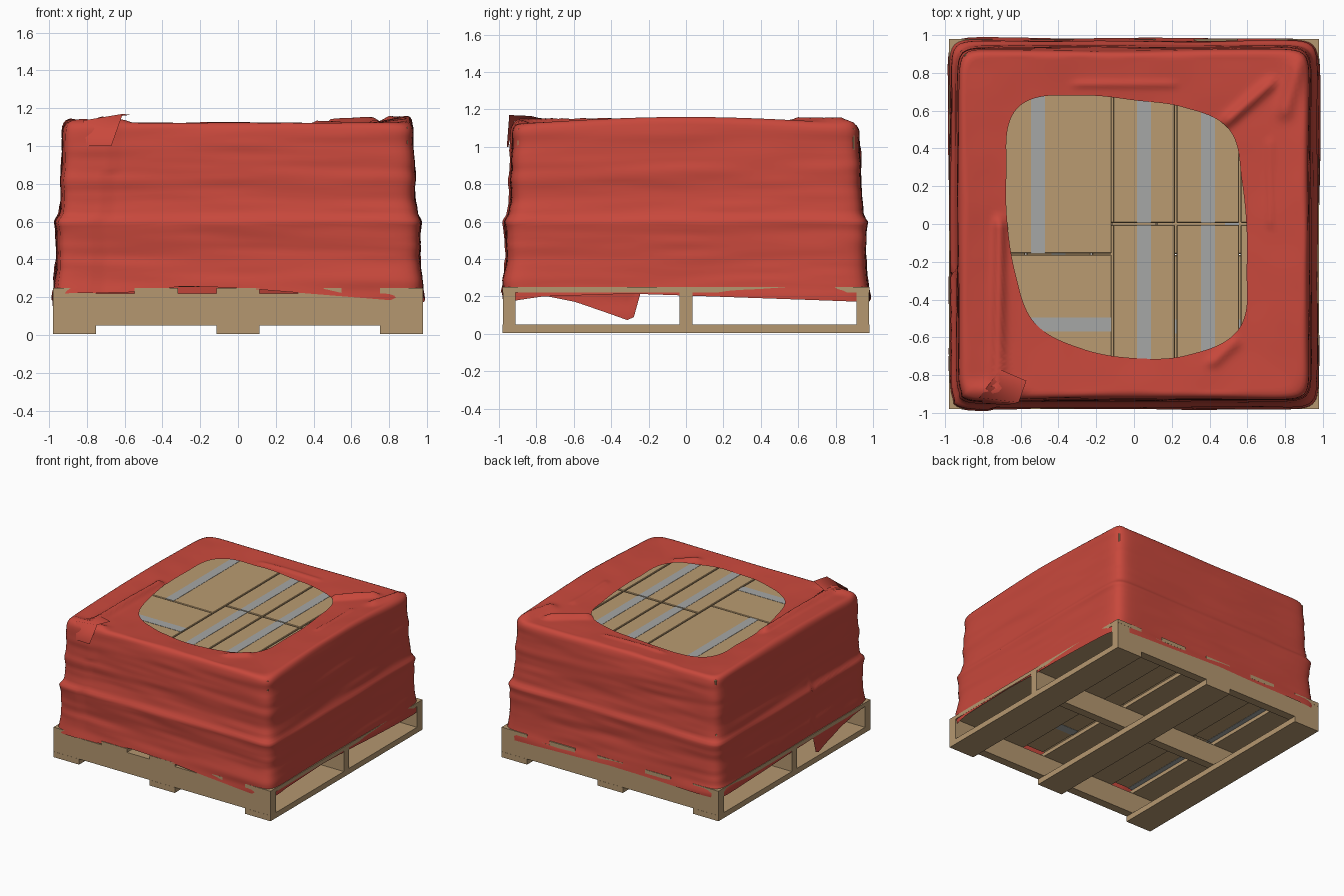
import bpy, bmesh, math
from mathutils import Vector, noise

if "Cube" in bpy.data.objects:
    bpy.data.objects.remove(bpy.data.objects["Cube"])


def material(name, rgb):
    m = bpy.data.materials.new(name)
    m.diffuse_color = (*rgb, 1)
    m.use_nodes = True
    m.node_tree.nodes["Principled BSDF"].inputs["Base Color"].default_value = m.diffuse_color
    return m


WOOD = material("wood", (0.46, 0.31, 0.16))
CARD = material("cardboard", (0.49, 0.33, 0.165))
TAPE = material("tape", (0.38, 0.39, 0.38))
FILM = material("red_film", (0.58, 0.065, 0.045))


def make(name, bm, mat, smooth=False):
    me = bpy.data.meshes.new(name)
    bm.to_mesh(me)
    bm.free()
    me.materials.append(mat)
    for p in me.polygons:
        p.use_smooth = smooth
    ob = bpy.data.objects.new(name, me)
    bpy.context.collection.objects.link(ob)
    return ob


def block(name, x0, x1, y0, y1, z0, z1, mat, bevel=0.0):
    bm = bmesh.new()
    bmesh.ops.create_cube(bm, size=1)
    for v in bm.verts:
        v.co = ((x0 + x1) / 2 + v.co.x * (x1 - x0), (y0 + y1) / 2 + v.co.y * (y1 - y0),
                (z0 + z1) / 2 + v.co.z * (z1 - z0))
    if bevel:
        bmesh.ops.bevel(bm, geom=bm.edges[:], offset=bevel, segments=1, affect='EDGES')
    return make(name, bm, mat)


# Pallet: bottom boards, stringers, deck boards
for i, x in enumerate((-0.865, 0, 0.865)):
    block(f"bottom_board_{i}", x - 0.115, x + 0.115, -0.98, 0.98, 0.005, 0.05, WOOD)
for i, y in enumerate((-0.945, 0, 0.945)):
    block(f"stringer_{i}", -0.98, 0.98, y - 0.034, y + 0.034, 0.05, 0.22, WOOD)
for i in range(5):
    x = -0.865 + i * 0.4325
    block(f"deck_board_{i}", x - 0.115, x + 0.115, -0.98, 0.98, 0.22, 0.25, WOOD)


# Cartons with a strip of tape on top and bottom
def carton(name, x0, x1, y0, y1, z0, z1, along_y):
    block(name, x0, x1, y0, y1, z0, z1, CARD, 0.004)
    cx, cy, w = (x0 + x1) / 2, (y0 + y1) / 2, 0.037
    for tag, z in (("top", z1), ("bottom", z0)):
        r = (cx - w, cx + w, y0, y1) if along_y else (x0, x1, cy - w, cy + w)
        block(f"{name}_{tag}_tape", *r, z - 0.002, z + 0.002, TAPE)


layout = [(-0.9, -0.118, -0.155, 0.9, True), (-0.9, -0.118, -0.9, -0.162, False)]
for x0, x1 in ((-0.11, 0.217), (0.225, 0.557), (0.565, 0.9)):
    layout += [(x0, x1, 0.006, 0.9, True), (x0, x1, -0.9, -0.004, True)]
for i, (x0, x1, y0, y1, ay) in enumerate(layout):
    carton(f"upper_carton_{i}", x0, x1, y0, y1, 0.68, 1.10, ay)
    k = 1.02
    carton(f"lower_carton_{i}", -x1 * k, -x0 * k, y0 * k, y1 * k, 0.253, 0.675, ay)


# Stretch film: side walls, rounded rim, and a turned-in top with an opening
def interp(t, table):
    for (a, va), (b, vb) in zip(table, table[1:]):
        if t <= b:
            return va + (vb - va) * max(0, (t - a) / (b - a))
    return table[-1][1]


WALL = [(0.05, .982), (0.2, .982), (0.3, .972), (0.4, .96), (0.54, .962), (0.6, .972),
        (0.64, .95), (0.72, .938), (0.9, .934), (1.07, .925)]
HEM = [  # lower edge height: front, right, back, left
    [(-1, .22), (-.6, .225), (-.3, .258), (0, .25), (.5, .21), (1, .17)],
    [(-1, .17), (-.78, .2), (-.3, .215), (0, .205), (1, .17)],
    [(-1, .18), (0, .2), (1, .17)],
    [(-1, .22), (-.8, .21), (-.6, .17), (-.31, .07), (-.285, .09), (-.275, .215), (1, .18)]]
HOLE = [.595, .617, .71, .67, .655, .736, .87, .73, .67, .68, .742, .715, .71, .75, .785, .645]
RIDGES = [((-.72, -.9), (-.71, 0), .03, .035), ((.5, .55), (.72, .74), .03, .035),
          ((.8, .6), (.88, .88), .04, .03), ((.53, -.63), (.42, -.73), .03, .02),
          ((.72, 0), (.72, .43), .015, .012), ((-.3, .74), (.2, .74), .02, .01),
          ((-.88, -.88), (-.62, -.88), .04, .02)]


def hole_radius(angle):
    t = (angle / (2 * math.pi) % 1) * 16
    i, f = int(t) % 16, t - int(t)
    a, b, c, d = (HOLE[(i + k) % 16] for k in (-1, 0, 1, 2))
    return b + f * ((c - a) + f * ((2*a - 5*b + 4*c - d) + f * (3*b - a - 3*c + d))) / 2


def ridge_height(x, y):
    h = 0
    for p, q, w, amp in RIDGES:
        p, q, v = Vector(p), Vector(q), Vector((x, y))
        t = min(1, max(0, (v - p).dot(q - p) / (q - p).length_squared))
        h = max(h, amp * math.exp(-((v - p.lerp(q, t)).length / w) ** 2))
    return h


def ripple(x, y, z, side):
    d = 0.009 * noise.noise(Vector((x * 1.4 + 3, y * 1.4, z * 9 + (x - y) * 0.6)))
    d += 0.004 * noise.noise(Vector((x * 2.5, y * 2.5 + 7, z * 22)))
    if side == 0 and x < -0.78 + max(0, z - 0.4) * 0.14:   # overlapping film end
        d += 0.01
    return d


N, WALL_ROWS, TOP_ROWS = 56, 56, 18
columns = []
for side in range(4):
    for k in range(N):
        t = -1 + 2 * k / N
        d = ((t, -1), (1, t), (-t, 1), (-1, -t))[side]
        e = (abs(d[0]) ** 22 + abs(d[1]) ** 22) ** (-1 / 22)
        columns.append((side, d[0] * e, d[1] * e, d[0] if side % 2 == 0 else d[1]))

bm = bmesh.new()
grid = []
for side, dx, dy, s in columns:
    col = []
    hem = interp(s, HEM[side])
    lift = 0.036 * max(0, math.cos(s * math.pi / 2)) if dx > 0.95 else 0
    if dx < -0.95:
        lift = 0.02 * max(0, math.cos(s * math.pi / 2))
    path = []
    for r in range(WALL_ROWS):
        z = hem + (1.07 - hem) * r / (WALL_ROWS - 1)
        path.append((interp(z, WALL), z))
    path += [(.923, 1.09), (.918, 1.105), (.909, 1.117), (.895, 1.123)]
    for a, z in path:
        a += ripple(dx, dy, z, side)
        zz = z + lift * max(0, (z - 0.95) / 0.17)
        if z > 1.1:
            zz += ridge_height(dx * a, dy * a) * 0.6
        col.append(bm.verts.new((dx * a, dy * a, zz)))
    ang = math.atan2(dy, dx)
    rh = hole_radius(ang)
    start = col[-1].co.copy()
    for r in range(1, TOP_ROWS + 1):
        f = r / TOP_ROWS
        x = start.x + (rh * math.cos(ang) - start.x) * f
        y = start.y + (rh * math.sin(ang) - start.y) * f
        z = 1.124 - 0.013 * f + lift * (1 - f) ** 1.5
        z += ridge_height(x, y) + 0.005 * noise.noise(Vector((x * 5, y * 5, 2)))
        col.append(bm.verts.new((x, y, max(z, 1.107))))
    grid.append(col)
for c, col in enumerate(grid):
    nxt = grid[(c + 1) % len(grid)]
    for r in range(len(col) - 1):
        bm.faces.new((col[r], nxt[r], nxt[r + 1], col[r + 1]))
make("stretch_film", bm, FILM, True)

# Loose film end folded over the front left corner
bm = bmesh.new()
A, B, C, D, E, F = (bm.verts.new(p) for p in (
    (-.82, -.92, 1.135), (-.71, -.77, 1.15), (-.57, -.83, 1.165), (-.61, -.945, 1.17),
    (-.67, -.958, 1.0), (-.8, -.95, 1.0)))
bm.faces.new((A, D, C, B))
bm.faces.new((F, E, D, A))
make("loose_film_flap", bm, FILM, True)
